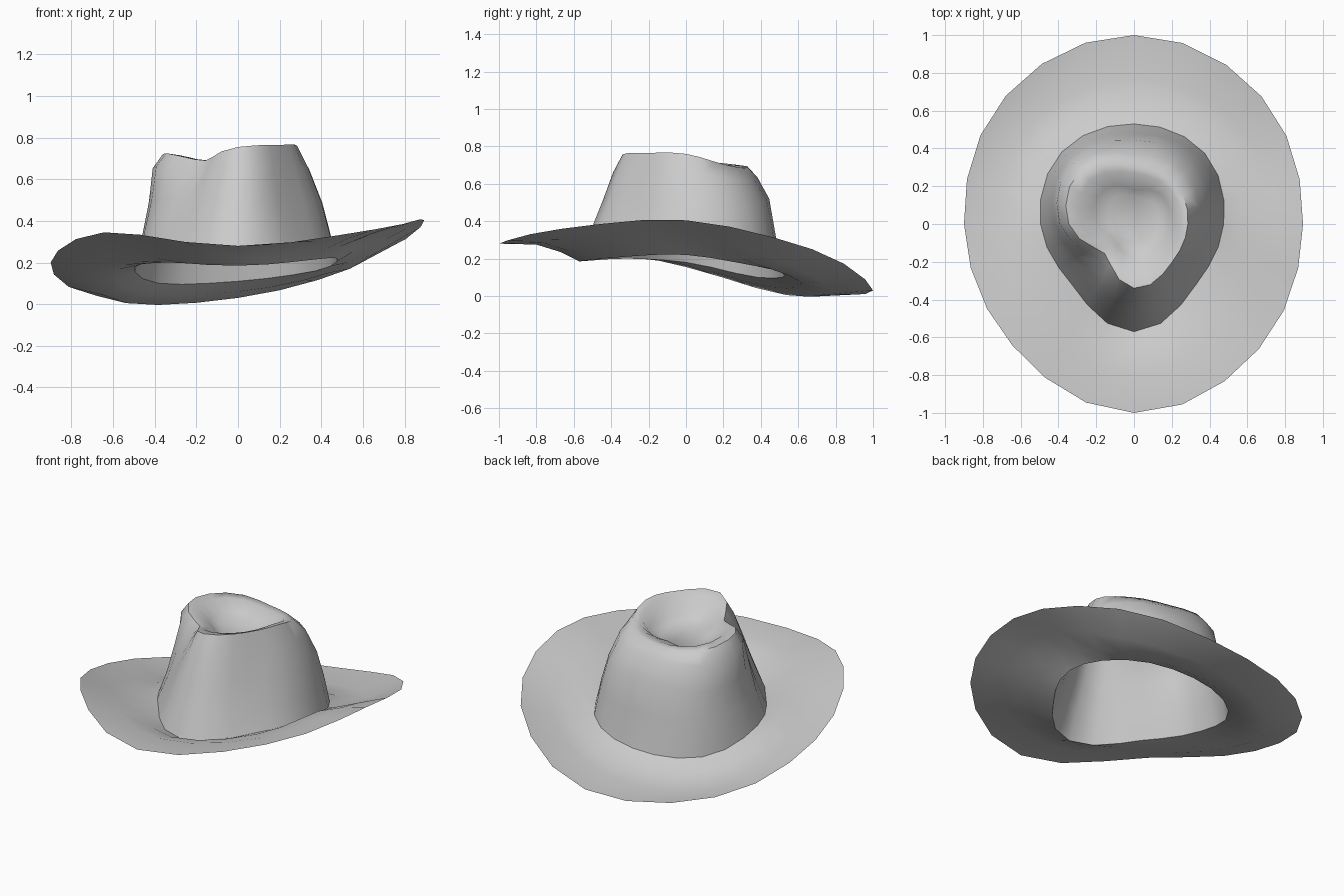
import bpy, bmesh
from math import cos, sin, tau

SIDES = 24


def around(vals, i):
    """Smooth closed interpolation of 8 values given every 45 degrees from +x."""
    t = i / SIDES * 8
    k, f = int(t), t - int(t)
    a, b, c, d = (vals[(k + j) % 8] for j in (-1, 0, 1, 2))
    return b + 0.5 * f * (c - a + f * (2*a - 5*b + 4*c - d + f * (3*(b - c) + d - a)))


def ring(radii, heights, cy=0.0):
    pts = []
    for i in range(SIDES):
        a, r = tau * i / SIDES, around(radii, i)
        pts.append((r * cos(a), r * sin(a) + cy, around(heights, i)))
    return pts


def loft(name, rings, cap=False):
    bm = bmesh.new()
    loops = [[bm.verts.new(p) for p in r] for r in rings]
    for lo, hi in zip(loops, loops[1:]):
        for i in range(SIDES):
            j = (i + 1) % SIDES
            bm.faces.new((lo[i], lo[j], hi[j], hi[i]))
    if cap:
        bm.faces.new(loops[-1])
    mesh = bpy.data.meshes.new(name)
    bm.to_mesh(mesh)
    bm.free()
    ob = bpy.data.objects.new(name, mesh)
    bpy.context.collection.objects.link(ob)
    bpy.ops.object.select_all(action='DESELECT')
    ob.select_set(True)
    bpy.context.view_layer.objects.active = ob
    bpy.ops.object.shade_smooth_by_angle(angle=0.9)
    return ob


# Order of directions: right, back-right, back, back-left, left, front-left, front, front-right
edge = ring((.895, .955, 1.0, .96, .90, .91, 1.0, .935),
            (.405, .25, .03, .04, .20, .345, .28, .36))
middle = ring((.72, .76, .77, .76, .72, .72, .80, .75),
              (.355, .17, .03, .005, .155, .27, .275, .315))
inner = ring((.56, .62, .62, .62, .58, .56, .67, .58),
             (.29, .15, .06, .05, .165, .22, .235, .26))
base = ring((.475, .53, .53, .54, .495, .46, .57, .46),
            (.22, .16, .11, .10, .18, .20, .185, .21))
lower = ring((.44, .495, .48, .515, .455, .395, .505, .405),
             (.34, .33, .32, .32, .32, .35, .36, .34))
waist = ring((.40, .455, .445, .485, .415, .34, .445, .355),
             (.49, .48, .52, .48, .50, .50, .51, .50))
shoulder = ring((.335, .39, .37, .455, .393, .265, .39, .31),
                (.66, .62, .635, .63, .66, .64, .66, .66))
crest = ring((.285, .31, .315, .40, .345, .22, .34, .285),
             (.76, .70, .685, .70, .725, .69, .755, .765))
lip = ring((.25, .265, .27, .33, .28, .175, .28, .245),
           (.755, .70, .68, .70, .715, .685, .745, .75))
dent = ring((.19, .18, .14, .21, .21, .16, .22, .20), (.65,) * 8, 0.04)
floor = ring((.12, .12, .11, .14, .14, .12, .14, .12), (.62,) * 8, 0.04)

# Curled, tilted brim sheet
loft("brim", [edge, middle, inner, base])
# Pinched crown with a sunken top
loft("crown", [base, lower, waist, shoulder, crest, lip, dent, floor], cap=True)
